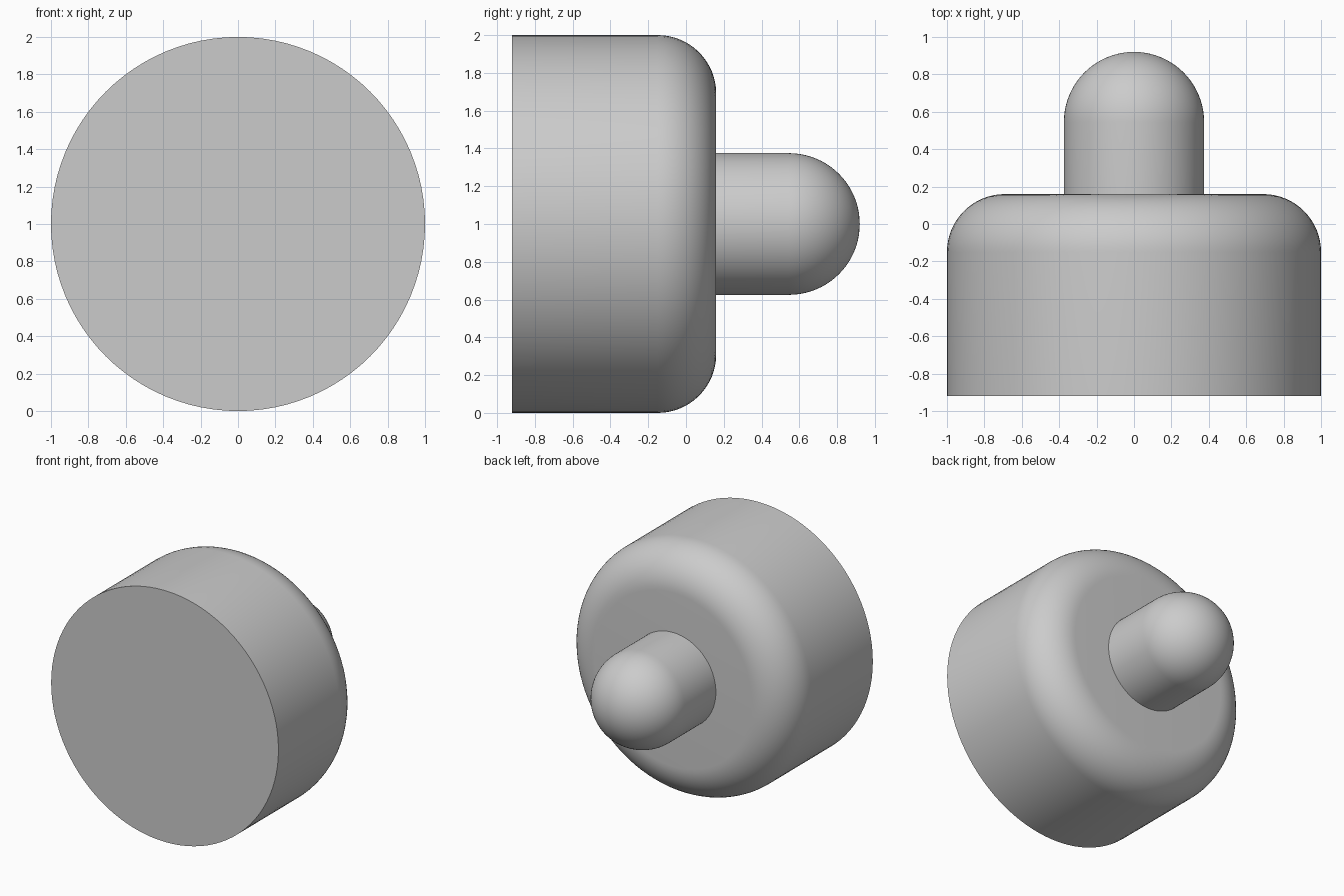
import bpy, bmesh
from math import sin, cos, pi, radians
from mathutils import Vector

cube = bpy.data.objects.get("Cube")
if cube:
    bpy.data.objects.remove(cube, do_unlink=True)

SEGMENTS = 96
FRONT, SHOULDER, TIP = -0.92, 0.16, 0.92
BODY_R, FILLET_R, PIN_R = 1.0, 0.31, 0.375

grey = bpy.data.materials.new("plain grey")
grey.use_nodes = True
colour = (0.6, 0.6, 0.6, 1)
grey.diffuse_color = colour
grey.node_tree.nodes["Principled BSDF"].inputs["Base Color"].default_value = colour


def arc(radius, y, r, steps):
    """Quarter arc from the outer side towards the back, as (radius, y)."""
    return [(radius + r * cos(i * pi / 2 / steps), y + r * sin(i * pi / 2 / steps))
            for i in range(steps + 1)]


def lathe(name, profile):
    """Revolve a (radius, y) profile about the front-to-back axis."""
    bm = bmesh.new()
    verts = [bm.verts.new((r, y, 1)) for r, y in profile]
    edges = [bm.edges.new(pair) for pair in zip(verts, verts[1:])]
    bmesh.ops.spin(bm, geom=verts + edges, cent=Vector((0, 0, 1)), axis=Vector((0, 1, 0)),
                   angle=2 * pi, steps=SEGMENTS, use_merge=True)
    bmesh.ops.remove_doubles(bm, verts=bm.verts, dist=1e-5)
    bmesh.ops.recalc_face_normals(bm, faces=bm.faces)
    mesh = bpy.data.meshes.new(name)
    bm.to_mesh(mesh)
    bm.free()
    mesh.materials.append(grey)
    obj = bpy.data.objects.new(name, mesh)
    bpy.context.collection.objects.link(obj)
    bpy.ops.object.select_all(action="DESELECT")
    obj.select_set(True)
    bpy.context.view_layer.objects.active = obj
    bpy.ops.object.shade_smooth_by_angle(angle=radians(30))
    return obj


# Drum with a flat front and a rounded back rim
lathe("body", [(0, FRONT), (BODY_R, FRONT)]
      + arc(BODY_R - FILLET_R, SHOULDER - FILLET_R, FILLET_R, 16) + [(0, SHOULDER)])

# Round-ended pin seated in the back of the drum
lathe("pin", [(0, SHOULDER - 0.02), (PIN_R, SHOULDER - 0.02)]
      + arc(0, TIP - PIN_R, PIN_R, 20))
